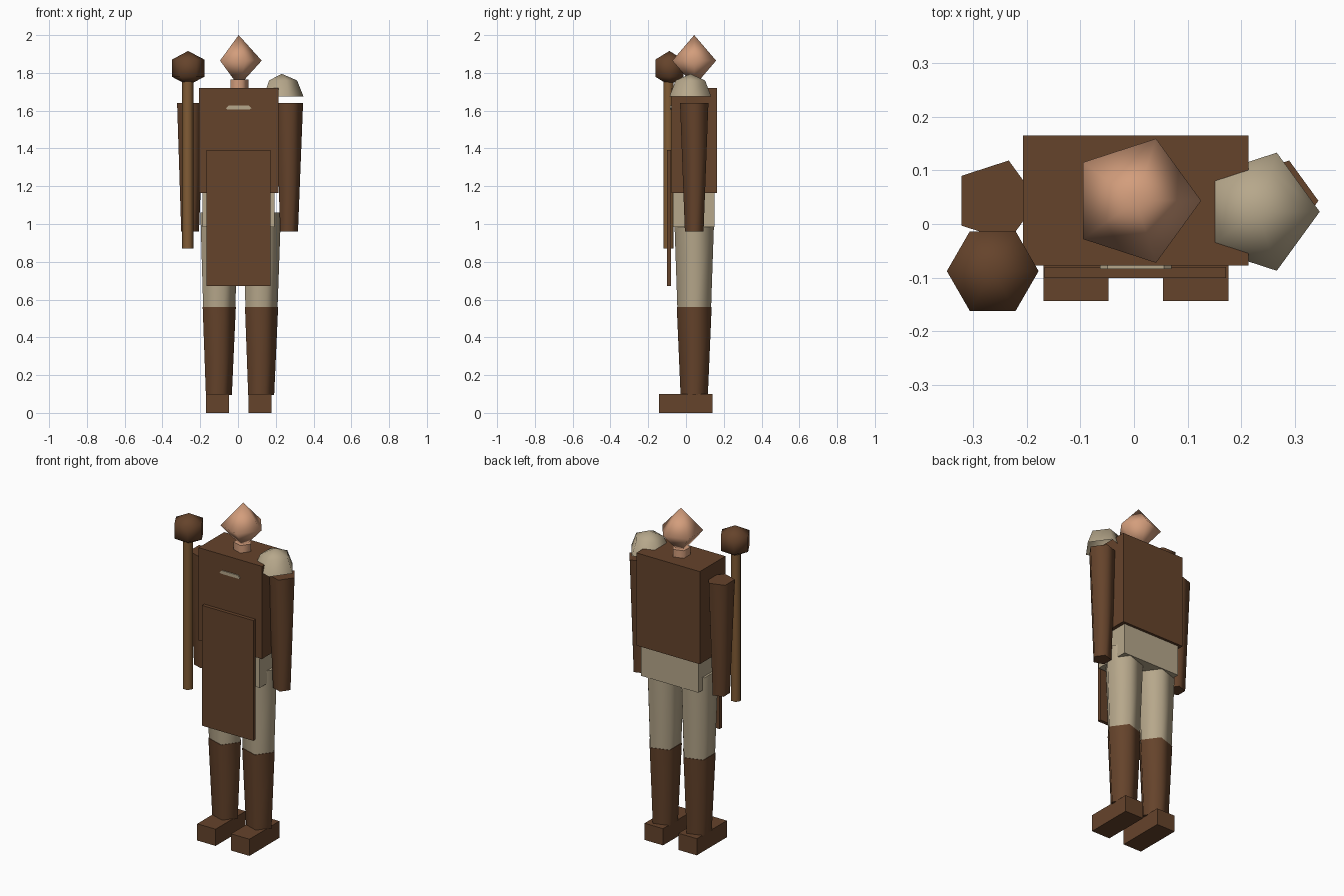
import bpy
import bmesh
from math import sin, cos, pi, radians

cube = bpy.data.objects.get("Cube")
if cube:
    bpy.data.objects.remove(cube, do_unlink=True)

MID_X, MID_Y = 0.0035, 0.0435  # axis of the body


def material(name, rgb):
    color = [(c / 255) ** 2.2 for c in rgb] + [1]
    mat = bpy.data.materials.new(name)
    mat.use_nodes = True
    mat.diffuse_color = color
    mat.node_tree.nodes["Principled BSDF"].inputs["Base Color"].default_value = color
    return mat


leather = material("brown leather", (101, 69, 47))
cloth = material("beige cloth", (181, 166, 138))
skin = material("skin", (210, 156, 123))
wood = material("light wood", (128, 92, 56))


def finish(name, bm, mat, smooth=None):
    """Turn a bmesh into an object, smoothing edges below the given angle."""
    bmesh.ops.recalc_face_normals(bm, faces=bm.faces)
    mesh = bpy.data.meshes.new(name)
    bm.to_mesh(mesh)
    bm.free()
    mesh.materials.append(mat)
    obj = bpy.data.objects.new(name, mesh)
    bpy.context.collection.objects.link(obj)
    if smooth:
        bpy.ops.object.select_all(action="DESELECT")
        obj.select_set(True)
        bpy.context.view_layer.objects.active = obj
        bpy.ops.object.shade_smooth_by_angle(angle=radians(smooth))
    return obj


def box(name, x, y, z, mat):
    """Box from (min, max) pairs."""
    bm = bmesh.new()
    bmesh.ops.create_cube(bm, size=1)
    for v in bm.verts:
        v.co = [lo + (hi - lo) * (c + 0.5) for c, (lo, hi) in zip(v.co, (x, y, z))]
    return finish(name, bm, mat)


def lathe(name, center, sides, profile, mat, smooth=80, caps=True):
    """Spin (radius, z) points round a vertical axis; first corner faces +x."""
    bm = bmesh.new()
    rings = []
    for r, z in profile:
        count = sides if r > 1e-4 else 1
        rings.append([bm.verts.new((center[0] + r * cos(2 * pi * i / sides),
                                    center[1] + r * sin(2 * pi * i / sides), z))
                      for i in range(count)])
    for a, b in zip(rings, rings[1:]):
        for i in range(sides):
            corners = [a[i % len(a)], a[(i + 1) % len(a)],
                       b[(i + 1) % len(b)], b[i % len(b)]]
            bm.faces.new(list(dict.fromkeys(corners)))
    if caps:
        for ring in (rings[0], rings[-1]):
            if len(ring) > 1:
                bm.faces.new(ring)
    return finish(name, bm, mat, smooth)


def ball(radius, height, z, start, stop, steps):
    """Profile of an ellipsoid between two polar angles, bottom to top."""
    angles = [start + (stop - start) * i / steps for i in range(steps + 1)]
    return [(radius * sin(a), z - height * cos(a)) for a in angles]


# Torso, hips, apron and clasp
box("torso", (-0.207, 0.214), (-0.078, 0.165), (1.165, 1.72), leather)
box("hips", (-0.187, 0.193), (-0.07, 0.15), (0.983, 1.17), cloth)
box("apron", (-0.167, 0.172), (-0.101, -0.08), (0.672, 1.393), leather)

bm = bmesh.new()
outline = [(-0.067, 1.613), (-0.06, 1.607), (0.06, 1.607),
           (0.067, 1.613), (0.053, 1.627), (-0.053, 1.627)]
face = bm.faces.new([bm.verts.new((MID_X + x, -0.084, z)) for x, z in outline])
extruded = bmesh.ops.extrude_face_region(bm, geom=[face])["geom"]
bmesh.ops.translate(bm, vec=(0, 0.007, 0),
                    verts=[g for g in extruded if isinstance(g, bmesh.types.BMVert)])
finish("chest_clasp", bm, cloth)

# Head and neck
lathe("neck", (MID_X, MID_Y), 5, [(0.052, 1.70), (0.052, 1.765)], skin)
lathe("head", (MID_X, MID_Y), 5, ball(0.122, 0.135, 1.865, 0, pi, 2), skin, 180)

# Arms, legs and feet
for side, sign in (("left", 1), ("right", -1)):
    arm = (MID_X + sign * 0.262, MID_Y)
    leg = (MID_X + sign * 0.112, MID_Y)
    lathe(side + "_arm", arm, 5, [(0.052, 0.96), (0.079, 1.64)], leather)
    lathe(side + "_thigh", leg, 5, [(0.094, 0.56), (0.112, 1.06)], cloth)
    lathe(side + "_boot_shaft", leg, 5, [(0.076, 0.095), (0.097, 0.56)], leather)
    box(side + "_foot", (leg[0] - 0.061, leg[0] + 0.061), (-0.144, 0.14), (0, 0.1), leather)

# Shoulder pad, an open dome
lathe("shoulder_pad", (0.231, 0.023), 5, ball(0.116, 0.12, 1.675, pi / 2, pi, 2),
      cloth, 180, caps=False)

# Club with a faceted knob
lathe("club_shaft", (-0.266, -0.093), 6, [(0.031, 0.87), (0.031, 1.76)], wood)
lathe("club_knob", (-0.264, -0.088), 6, ball(0.099, 0.091, 1.825, 0, pi, 3), leather, 180)
